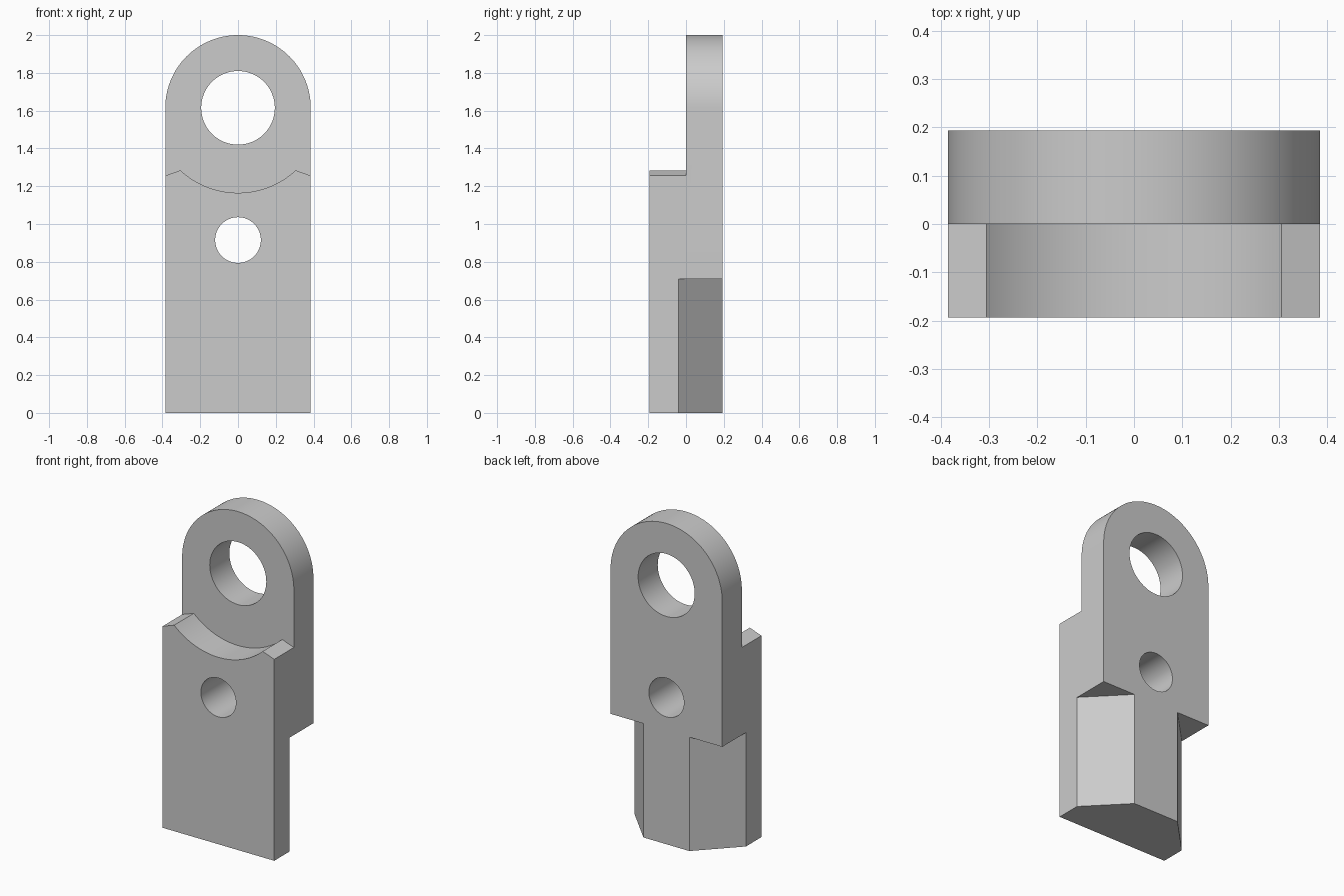
import bpy, bmesh
from math import pi, sin, cos, asin
from mathutils import Vector

if "Cube" in bpy.data.objects:
    bpy.data.objects.remove(bpy.data.objects["Cube"], do_unlink=True)

HALF_W, HALF_D, EYE_Z = 0.385, 0.193, 1.615

grey = bpy.data.materials.new("plain grey")
grey.use_nodes = True
grey.diffuse_color = (0.6, 0.6, 0.6, 1)
grey.node_tree.nodes["Principled BSDF"].inputs["Base Color"].default_value = (0.6, 0.6, 0.6, 1)


def arc(z, radius, start, end, steps):
    """Points on an arc around (0, z) in the XZ plane."""
    angles = [start + (end - start) * i / steps for i in range(steps + 1)]
    return [(radius * cos(a), z + radius * sin(a)) for a in angles]


def prism(name, points, direction):
    """Extrude a flat outline along a direction."""
    bm = bmesh.new()
    face = bm.faces.new([bm.verts.new(p) for p in points])
    result = bmesh.ops.extrude_face_region(bm, geom=[face])
    moved = [v for v in result["geom"] if isinstance(v, bmesh.types.BMVert)]
    bmesh.ops.translate(bm, verts=moved, vec=Vector(direction))
    bmesh.ops.recalc_face_normals(bm, faces=bm.faces)
    mesh = bpy.data.meshes.new(name)
    bm.to_mesh(mesh)
    bm.free()
    mesh.materials.append(grey)
    obj = bpy.data.objects.new(name, mesh)
    bpy.context.collection.objects.link(obj)
    return obj


def front_prism(name, outline, y0, y1):
    return prism(name, [(x, y0, z) for x, z in outline], (0, y1 - y0, 0))


# Round-topped bar
outline = [(-HALF_W, 0), (HALF_W, 0)] + arc(EYE_Z, HALF_W, 0, pi, 64)
bar = front_prism("lug_bar", outline, -HALF_D, HALF_D)

# Upper front step with a curved saddle and sloping shoulders
lip = asin(0.305 / 0.45)
saddle = arc(EYE_Z, 0.45, -pi / 2 - lip, -pi / 2 + lip, 48)
step = [(-0.5, 1.215)] + saddle + [(0.5, 1.215), (0.5, 2.2), (-0.5, 2.2)]
cutters = [front_prism("saddle_cutter", step, -0.4, 0)]

# Large eye and small pin hole
for name, z, radius in (("eye_cutter", EYE_Z, 0.195), ("pin_hole_cutter", 0.915, 0.121)):
    cutters.append(front_prism(name, arc(z, radius, 0, 2 * pi, 64)[:-1], -0.4, 0.4))

# Bevelled rear corners at the foot
for side in (-1, 1):
    corner = [(0.061, 0.293), (0.482, -0.14), (0.482, 0.293)]
    cutters.append(prism("corner_cutter", [(side * x, y, -0.1) for x, y in corner], (0, 0, 0.81)))

# Cut the bar and discard the cutters
bpy.ops.object.select_all(action="DESELECT")
bpy.context.view_layer.objects.active = bar
bar.select_set(True)
for cutter in cutters:
    mod = bar.modifiers.new("cut", "BOOLEAN")
    mod.operation, mod.solver, mod.object = "DIFFERENCE", "EXACT", cutter
    bpy.ops.object.modifier_apply(modifier=mod.name)
    bpy.data.objects.remove(cutter, do_unlink=True)

bpy.ops.object.shade_smooth_by_angle(angle=pi / 12)
